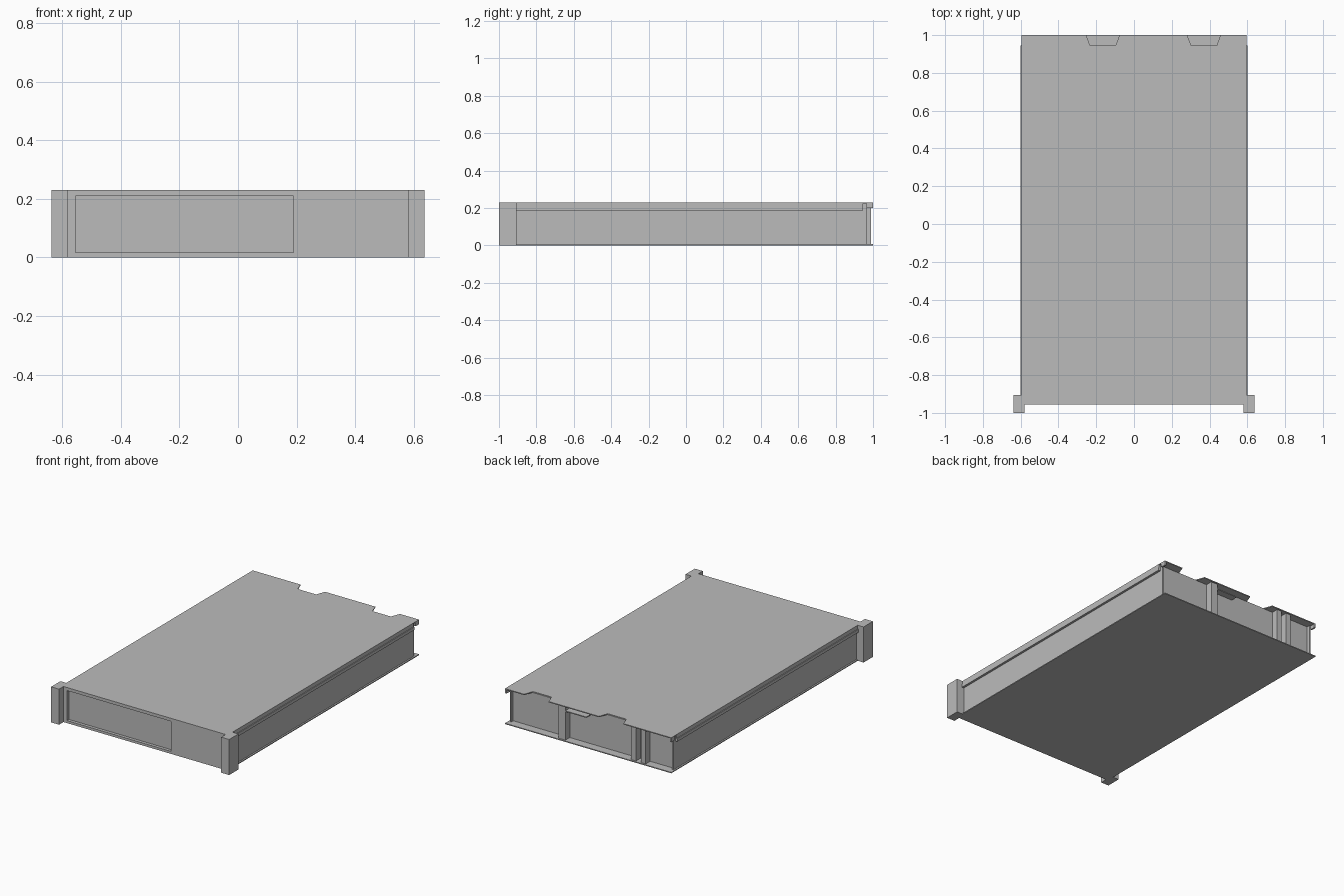
import bpy, bmesh

cube = bpy.data.objects.get("Cube")
if cube:
    bpy.data.objects.remove(cube, do_unlink=True)

grey = bpy.data.materials.new("light grey metal")
grey.use_nodes = True
GREY = (0.5, 0.5, 0.5, 1)
grey.diffuse_color = GREY
grey.node_tree.nodes["Principled BSDF"].inputs["Base Color"].default_value = GREY


def finish(name, bm):
    bmesh.ops.recalc_face_normals(bm, faces=bm.faces)
    mesh = bpy.data.meshes.new(name)
    bm.to_mesh(mesh)
    bm.free()
    mesh.materials.append(grey)
    obj = bpy.data.objects.new(name, mesh)
    bpy.context.collection.objects.link(obj)
    return obj


def prism(name, outline, z0, z1):
    """Extrude a plan outline from z0 up to z1."""
    bm = bmesh.new()
    face = bm.faces.new([bm.verts.new((x, y, z0)) for x, y in outline])
    top = bmesh.ops.extrude_face_region(bm, geom=[face])["geom"]
    verts = [v for v in top if isinstance(v, bmesh.types.BMVert)]
    bmesh.ops.translate(bm, verts=verts, vec=(0, 0, z1 - z0))
    return finish(name, bm)


def box(name, x, y, z):
    return prism(name, [(x[0], y[0]), (x[1], y[0]), (x[1], y[1]), (x[0], y[1])], *z)


HALF, FRONT, BACK, TOP = 0.595, -0.955, 0.945, 0.23

# Chassis with a shallow rectangular recess in the front
chassis = box("chassis", (-0.585, 0.585), (FRONT, BACK), (0.003, TOP - 0.004))
cutter = box("recess_cutter", (-0.555, 0.19), (FRONT - 0.1, FRONT + 0.02), (0.016, 0.21))
cutter.hide_render = True
cutter.hide_viewport = True
cut = chassis.modifiers.new("front recess", "BOOLEAN")
cut.object = cutter
cut.solver = "EXACT"

# Bottom sheet that continues behind the back wall
box("bottom_plate", (-HALF, HALF), (FRONT, 1), (0, 0.006))

# Top cover with two tapered notches in the back edge
outline = [(-HALF, FRONT), (HALF, FRONT), (HALF, 1)]
for centre in (0.37, -0.165):
    outline += [(centre + 0.088, 1), (centre + 0.066, 0.94),
                (centre - 0.066, 0.94), (centre - 0.088, 1)]
outline.append((-HALF, 1))
prism("top_cover", outline, TOP - 0.006, TOP)

# Side details, the same on both sides
for side, s in (("left", 1), ("right", -1)):
    def sided(part, a, b, y, z):
        box(f"{side}_{part}", sorted((s * a, s * b)), y, z)
    sided("mounting_ear", 0.58, 0.637, (-1, -0.905), (0, TOP))
    sided("cover_skirt", 0.584, HALF, (FRONT, BACK), (0.195, TOP - 0.002))
    sided("side_rail", 0.584, 0.6, (-0.91, BACK), (0.185, 0.205))
    sided("cover_flange", 0.584, HALF, (0.965, 1), (0.2, TOP - 0.002))
    sided("back_flange", 0.575, 0.585, (BACK, 0.965), (0.005, TOP - 0.004))

# Upright ribs on the back wall
for i, (x0, x1) in enumerate([(0.17, 0.22), (-0.335, -0.3), (-0.405, -0.37)]):
    box(f"back_rib_{i + 1}", (x0, x1), (BACK, 0.99), (0.005, TOP - 0.005))

# Small tab below the back edge of the cover
box("back_tab", (0.02, 0.17), (BACK, 0.99), (0.19, 0.196))
